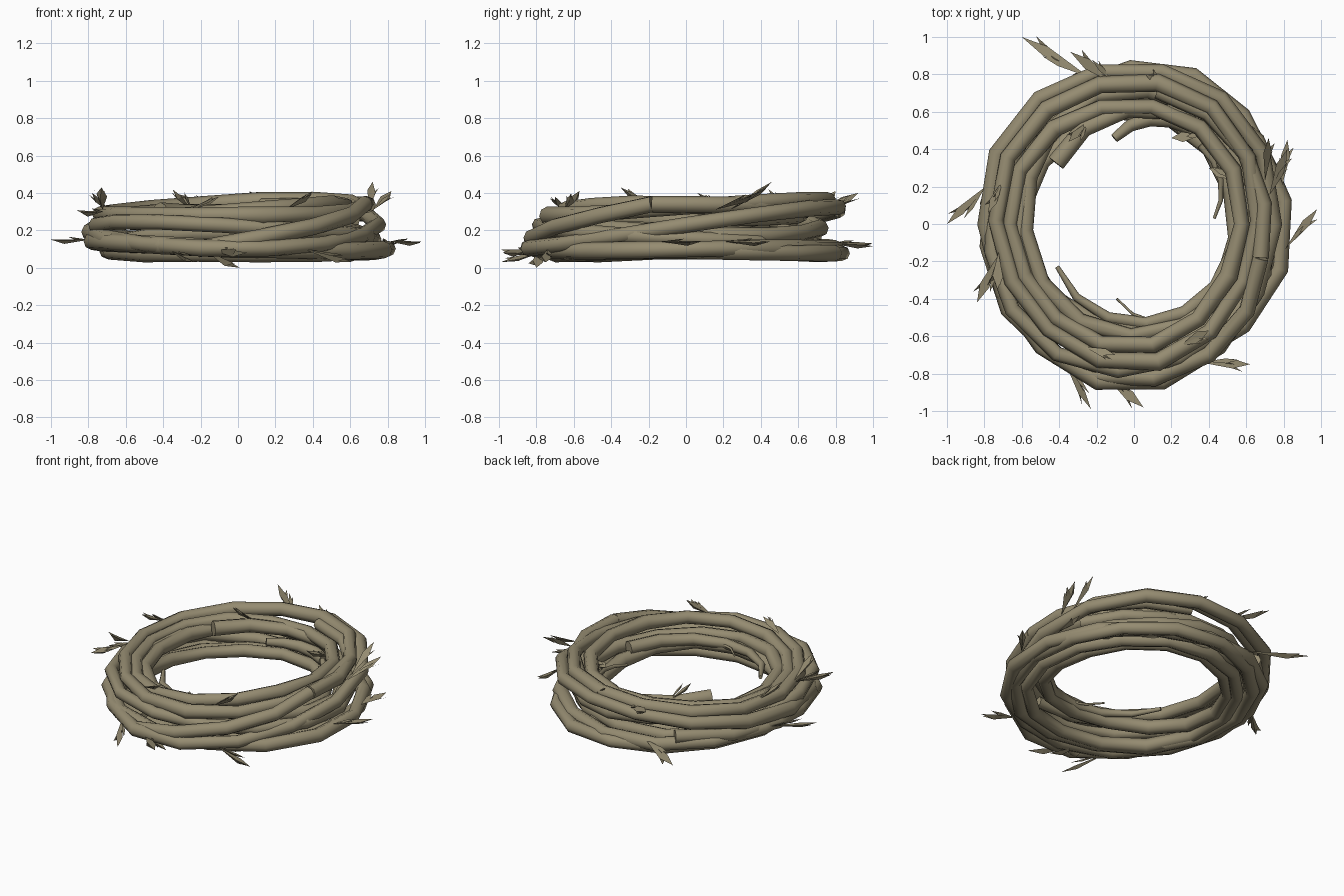
import bpy, random
from math import cos, sin, tau, radians
from mathutils import Vector, Matrix

random.seed(4)
if "Cube" in bpy.data.objects:
    bpy.data.objects.remove(bpy.data.objects["Cube"])

bark = bpy.data.materials.new("dry vine bark")
bark.use_nodes = True
bark.diffuse_color = (0.30, 0.26, 0.165, 1)
bark.node_tree.nodes["Principled BSDF"].inputs["Base Color"].default_value = bark.diffuse_color


def tube(name, points, radii, closed=False):
    """Sweep a round section along a polyline and turn it into a mesh."""
    curve = bpy.data.curves.new(name, "CURVE")
    curve.dimensions = "3D"
    curve.bevel_depth = 1
    curve.bevel_resolution = 2
    curve.use_fill_caps = True
    spline = curve.splines.new("POLY")
    spline.points.add(len(points) - 1)
    for knot, position, radius in zip(spline.points, points, radii):
        knot.co = (*position, 1)
        knot.radius = radius
    spline.use_cyclic_u = closed
    curve.materials.append(bark)
    vine = bpy.data.objects.new(name, curve)
    bpy.context.collection.objects.link(vine)
    bpy.ops.object.select_all(action="DESELECT")
    vine.select_set(True)
    bpy.context.view_layer.objects.active = vine
    bpy.ops.object.convert(target="MESH")
    bpy.ops.object.shade_smooth_by_angle(angle=radians(50))


def hoop(name, reach_x, reach_y, shift_x, shift_y, height, tilt, uphill, phase):
    """Closed coarse oval vine, raised by the tilt towards the uphill bearing."""
    points, radii = [], []
    count = 14
    for i in range(count):
        angle = tau * (i + phase / 3) / count
        wave = 1 + 0.022 * sin(3 * angle + 2 * phase)
        rise = tilt * cos(angle - radians(uphill)) + 0.012 * sin(2 * angle + phase)
        points.append((reach_x * wave * cos(angle) + shift_x,
                       reach_y * wave * sin(angle) + shift_y,
                       max(height + rise, 0.078)))
        radii.append(random.uniform(0.04, 0.05))
    tube(name, points, radii, closed=True)


def strand(name, start, end, thick, thin):
    """Open vine spiralling between two (degrees, reach, height) ends."""
    start, end = Vector(start), Vector(end)
    count = max(4, int(abs(end.x - start.x) / 22))
    points, radii = [], []
    for i in range(count + 1):
        share = i / count
        degrees, reach, height = start.lerp(end, share)
        reach = start.y + (end.y - start.y) * share ** 2
        points.append((reach * cos(radians(degrees)), reach * sin(radians(degrees)), height))
        radii.append(thick + (thin - thick) * share ** 2)
    tube(name, points, radii)


def blade(name, base, tip, width):
    """Torn splinter: a narrow ridged leaf with a small barb."""
    along = tip - base
    side = along.cross(Vector((0.3, 0.2, 1))).normalized() * width
    lift = along.cross(side).normalized() * width / 2
    middle = base.lerp(tip, 0.65)
    left, right, ridge = middle - side / 2, middle + side / 2, middle + lift
    barb = base.lerp(tip, 0.85) + side * 0.8
    mesh = bpy.data.meshes.new(name)
    outline = [base, left, tip, ridge, right, barb]
    mesh.from_pydata(outline, [], [(0, 1, 3), (0, 3, 4), (1, 2, 3), (3, 2, 4),
                                   (0, 4, 1), (1, 4, 2), (3, 4, 5)])
    mesh.materials.append(bark)
    bpy.context.collection.objects.link(bpy.data.objects.new(name, mesh))


# Main woven hoops: reach in x and y, shift in x and y, height, tilt, uphill bearing
hoops = {
    "outer_rising_vine": (.77, .85, -.02, 0, .21, .11, 80),
    "outer_low_vine": (.8, .8, 0, 0, .11, .02, 180),
    "base_vine": (.74, .77, .04, .06, .08, 0, 0),
    "inner_upper_vine": (.62, .65, -.04, 0, .3, .03, 0),
    "inner_middle_vine": (.63, .66, .03, .06, .22, .04, 200),
    "inner_low_vine": (.58, .58, -.02, .01, .14, .04, 270),
    "top_vine": (.7, .76, -.03, .02, .31, .04, 60),
    "middle_vine": (.75, .74, -.03, -.04, .18, .06, 240),
    "inner_base_vine": (.66, .67, 0, 0, .09, .01, 90),
}
for phase, (name, shape) in enumerate(hoops.items()):
    hoop(name, *shape, phase)

# Loose vines woven between the hoops, some ending inside the opening
strand("curled_inner_vine", (345, .56, .2), (209, .47, .22), .045, .012)
strand("cut_back_vine", (20, .66, .26), (142, .53, .3), .04, .05)
strand("crossing_front_vine", (255, .84, .1), (345, .7, .34), .045, .045)
strand("high_right_vine", (345, .7, .34), (440, .72, .33), .045, .04)
strand("low_left_vine", (120, .8, .16), (250, .72, .11), .045, .04)
strand("stub_vine", (60, .6, .2), (103, .47, .24), .045, .025)
strand("side_vine", (160, .62, .26), (290, .7, .22), .035, .035)
strand("right_tendril", (50, .55, .25), (4, .43, .18), .018, .008)
strand("front_tendril", (305, .57, .2), (257, .41, .22), .01, .006)

# Splinters sprout from the vines and sweep clockwise out to these tips
tips = [
    (-.6, 1, .13), (.98, .08, .14), (-1, 0, .15), (-.23, -.99, .03), (.05, -.98, .08),
    (.62, -.75, .03), (.82, .45, .14), (.5, .48, .34), (.72, .46, .46), (.82, .4, .41),
    (.4, -.57, .41), (.06, .8, .41), (-.34, .92, .4), (-.35, .44, .42),
    (-.73, -.35, .43), (-.78, .06, .4), (-.84, -.42, .3), (-.1, -.7, .38),
    (.4, .3, .27), (.2, .46, .26), (.01, -.8, 0),
]
for spot in tips:
    tip = Vector(spot)
    base = Matrix.Rotation(radians(-14), 3, "Z") @ tip
    rim = .82 if tip.z < .2 else .74
    base.xy = base.xy.normalized() * min(max(base.xy.length, .6), rim)
    base.z = min(max(tip.z, .1), .31)
    width = random.uniform(.04, .06)
    blade("splinter", base, tip, width)
    # a slimmer fork splits off beside each splinter
    drift = Vector((random.uniform(-1, 1), random.uniform(-1, 1), .4)) * .04
    blade("splinter_fork", base, base.lerp(tip, .7) + drift, width / 2)
